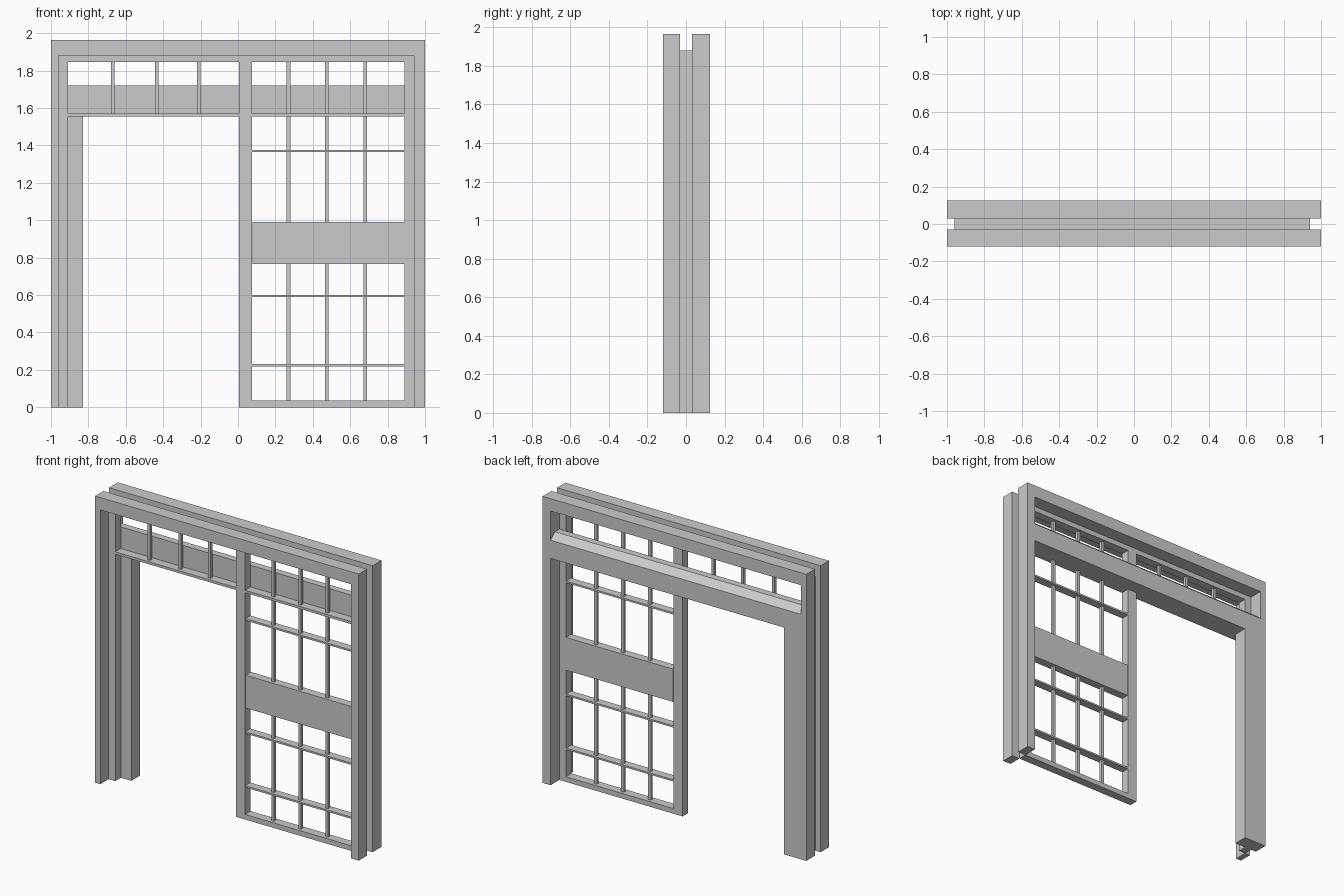
import bpy
import bmesh

cube = bpy.data.objects.get("Cube")
if cube:
    bpy.data.objects.remove(cube, do_unlink=True)

grey = bpy.data.materials.new("plain_grey")
grey.use_nodes = True
colour = (0.6, 0.6, 0.6, 1)
grey.diffuse_color = colour
grey.node_tree.nodes["Principled BSDF"].inputs["Base Color"].default_value = colour


def prism(name, outline, axis, start, end):
    """Extrude a closed 2D outline along x or y."""
    place = {"x": lambda p: (start, p[0], p[1]),
             "y": lambda p: (p[0], start, p[1])}[axis]
    bm = bmesh.new()
    face = bm.faces.new([bm.verts.new(place(p)) for p in outline])
    top = bmesh.ops.extrude_face_region(bm, geom=[face])["geom"]
    moved = [v for v in top if isinstance(v, bmesh.types.BMVert)]
    shift = (end - start, 0, 0) if axis == "x" else (0, end - start, 0)
    bmesh.ops.translate(bm, verts=moved, vec=shift)
    bmesh.ops.recalc_face_normals(bm, faces=bm.faces)
    mesh = bpy.data.meshes.new(name)
    bm.to_mesh(mesh)
    bm.free()
    mesh.materials.append(grey)
    obj = bpy.data.objects.new(name, mesh)
    bpy.context.collection.objects.link(obj)
    return obj


def box(name, x, z, y):
    return prism(name, [(x[0], z[0]), (x[1], z[0]), (x[1], z[1]), (x[0], z[1])],
                 "y", y[0], y[1])


def arch(name, x0, x1, top, inner_x0, inner_x1, inner_top, y):
    """Two posts joined by a head, open at the foot."""
    return prism(name, [(x0, 0), (x0, top), (x1, top), (x1, 0), (inner_x1, 0),
                        (inner_x1, inner_top), (inner_x0, inner_top), (inner_x0, 0)],
                 "y", y[0], y[1])


front, middle, back = (-0.12, -0.03), (-0.03, 0.03), (0.03, 0.125)

# Three layers of framing
arch("front_frame", -1, 1, 1.965, -0.96, 0.94, 1.88, front)
arch("back_frame", -1, 1, 1.965, -0.96, 0.94, 1.88, back)
arch("inner_frame", -0.96, 0.94, 1.88, -0.91, 0.89, 1.845, middle)

# Rear lintel with a sloped weathering edge, and the wide door post below it
prism("rear_lintel", [(0.03, 1.555), (0.125, 1.555), (0.125, 1.68),
                      (0.078, 1.72), (0.03, 1.72)], "x", -0.96, 0.94)
box("rear_door_post", (-0.96, -0.83), (0, 1.555), back)

# Main dividers of the inner frame
box("mullion", (0.005, 0.075), (0, 1.845), middle)
box("bottom_rail", (0.075, 0.89), (0, 0.035), middle)
box("door_transom", (-0.91, 0.005), (1.555, 1.572), middle)
box("window_transom", (0.075, 0.89), (1.555, 1.572), middle)
box("middle_panel", (0.077, 0.89), (0.765, 0.99), (-0.029, 0.029))

# Horizontal glazing bars
for z in (0.225, 0.595, 1.37):
    box("horizontal_bar", (0.075, 0.89), (z - 0.006, z + 0.006), (-0.028, 0.028))

# Vertical glazing bars
for x in (0.27, 0.475, 0.68):
    for z in ((0.035, 0.765), (0.99, 1.555), (1.572, 1.845)):
        box("window_vertical_bar", (x - 0.01, x + 0.01), z, (-0.01, 0.01))
for x in (-0.67, -0.435, -0.21):
    box("fanlight_vertical_bar", (x - 0.01, x + 0.01), (1.572, 1.845), (-0.01, 0.01))
